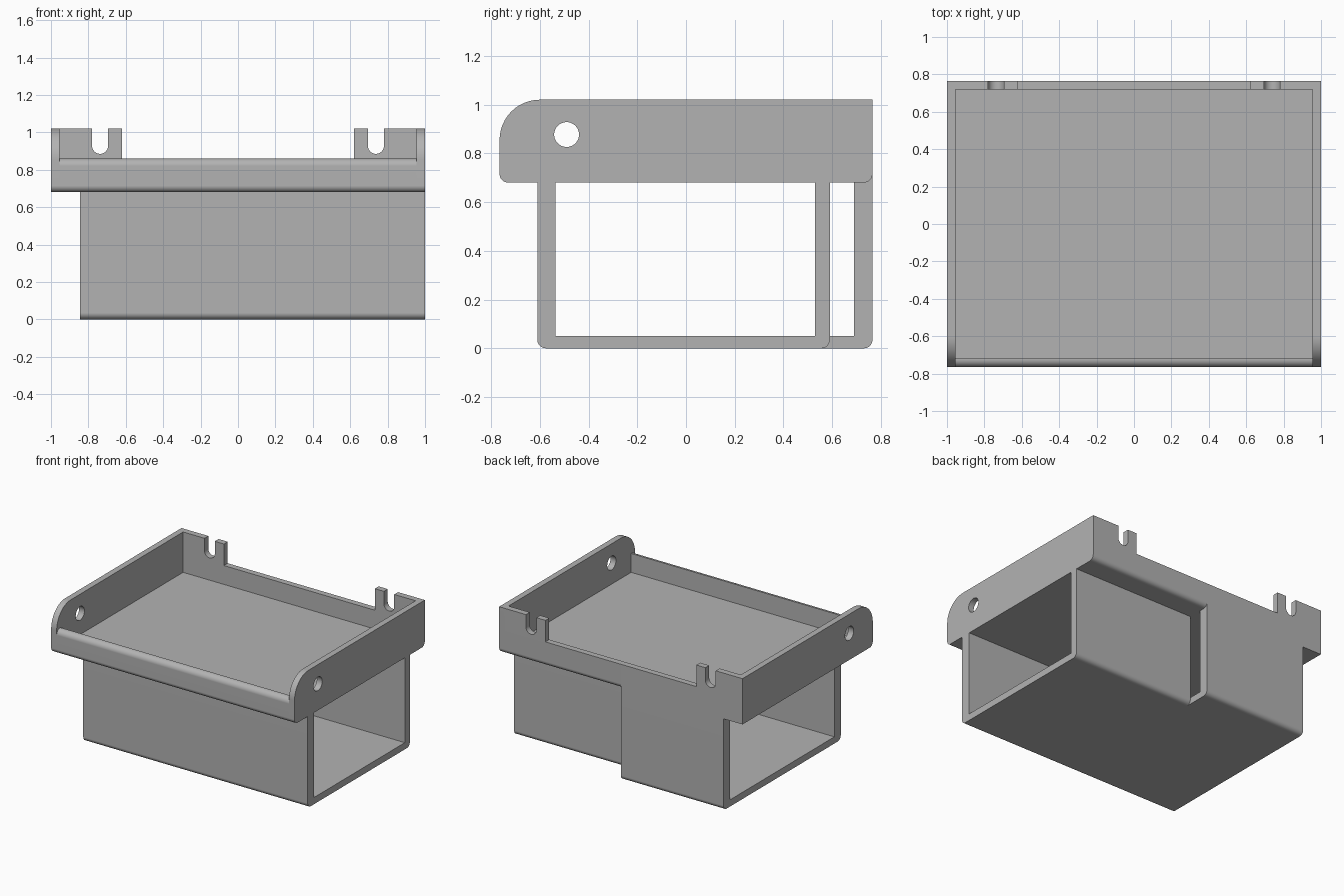
import bpy, bmesh, math
from mathutils import Vector

cube = bpy.data.objects.get("Cube")
if cube:
    bpy.data.objects.remove(cube, do_unlink=True)

grey = bpy.data.materials.new("light_grey_plastic")
grey.use_nodes = True
COLOUR = (0.45, 0.45, 0.45, 1)
grey.diffuse_color = COLOUR
grey.node_tree.nodes["Principled BSDF"].inputs["Base Color"].default_value = COLOUR


def outline(corners, steps=12):
    """Turn (u, v, radius) right-angle corners into a filleted outline."""
    points = []
    for i, (u, v, r) in enumerate(corners):
        p = Vector((u, v))
        if r == 0:
            points.append(p)
            continue
        d1 = (Vector(corners[i - 1][:2]) - p).normalized()
        d2 = (Vector(corners[(i + 1) % len(corners)][:2]) - p).normalized()
        for k in range(steps + 1):
            t = math.pi / 2 * k / steps
            points.append(p + r * (d1 + d2) - r * (d2 * math.cos(t) + d1 * math.sin(t)))
    return points


def extrude(name, corners, start, end, axis="x"):
    """Extrude a filleted profile along x (profile in y, z) or y (profile in x, z)."""
    bm = bmesh.new()
    place = (lambda p, d: (d, p.x, p.y)) if axis == "x" else (lambda p, d: (p.x, d, p.y))
    face = bm.faces.new([bm.verts.new(place(p, start)) for p in outline(corners)])
    new = bmesh.ops.extrude_face_region(bm, geom=[face])["geom"]
    offset = Vector(place(Vector((0, 0)), end - start))
    bmesh.ops.translate(bm, vec=offset, verts=[g for g in new if isinstance(g, bmesh.types.BMVert)])
    bmesh.ops.remove_doubles(bm, verts=bm.verts, dist=1e-5)
    bmesh.ops.recalc_face_normals(bm, faces=bm.faces)
    mesh = bpy.data.meshes.new(name)
    bm.to_mesh(mesh)
    bm.free()
    mesh.materials.append(grey)
    obj = bpy.data.objects.new(name, mesh)
    bpy.context.collection.objects.link(obj)
    return obj


def activate(obj):
    bpy.ops.object.select_all(action="DESELECT")
    obj.select_set(True)
    bpy.context.view_layer.objects.active = obj


def finish(obj):
    activate(obj)
    bpy.ops.object.shade_smooth_by_angle(angle=math.radians(30))
    obj.modifiers.new("even_normals", "WEIGHTED_NORMAL").keep_sharp = True


W, D = 1.0, 0.765            # half width and half depth
BASE, FLOOR, LIP, TOP = 0.68, 0.72, 0.86, 1.02
T = 0.045                    # tray wall thickness
R = 0.035                    # edge rounding
TUBE_END = -0.845
parts = []


# Tray floor with front lip and low back wall; the back edge is square above the wide duct
def tray_section(name, x0, x1, back_radius):
    profile = [(-D, BASE, R), (D, BASE, back_radius), (D, LIP, 0), (D - T, LIP, 0),
               (D - T, FLOOR, 0), (-D + T, FLOOR, 0), (-D + T, LIP, 0), (-D, LIP, 0.04)]
    parts.append(extrude(name, profile, x0, x1))


tray_section("tray_right", -W + T, 0, 0)
tray_section("tray_left", 0, W - T, R)

# Side walls with a rounded front top corner and a round hole
for side, x0, back_radius in (("right", -W, 0), ("left", W - T, R)):
    wall = extrude(side + "_wall", [(-D, BASE, R), (D, BASE, back_radius), (D, TOP, 0),
                                    (-D, TOP, 0.165)], x0, x0 + T)
    bpy.ops.mesh.primitive_cylinder_add(vertices=48, radius=0.051, depth=0.3,
                                        location=(x0 + T / 2, -0.49, 0.877),
                                        rotation=(0, math.pi / 2, 0))
    cutter = bpy.context.object
    cutter.hide_render = True
    cutter.data.materials.append(grey)
    cut = wall.modifiers.new("hole", "BOOLEAN")
    cut.operation, cut.solver, cut.object = "DIFFERENCE", "EXACT", cutter
    activate(wall)
    bpy.ops.object.modifier_apply(modifier="hole")
    bpy.data.objects.remove(cutter, do_unlink=True)
    parts.append(wall)

# Raised back tabs with U-shaped slots
for side, s in (("right", -1), ("left", 1)):
    profile = [(0.62, LIP, 0), (W - T, LIP, 0), (W - T, TOP, 0), (0.78, TOP, 0),
               (0.78, 0.885, 0.0425), (0.695, 0.885, 0.0425), (0.695, TOP, 0), (0.62, TOP, 0)]
    parts.append(extrude(side + "_back_tab", [(s * u, v, r) for u, v, r in profile],
                         D - T, D, axis="y"))


# Open duct below the tray: wide on the right half, narrow on the left half
def duct(name, x0, x1, back, back_inner):
    profile = [(-0.61, 0, R), (back, 0, R), (back, BASE, 0), (back_inner, BASE, 0),
               (back_inner, 0.05, 0), (-0.535, 0.05, 0), (-0.535, BASE, 0), (-0.61, BASE, 0)]
    parts.append(extrude(name, profile, x0, x1))


duct("wide_duct", TUBE_END, 0, D, 0.69)
duct("narrow_duct", 0, W, 0.59, 0.53)

for part in parts:
    finish(part)
